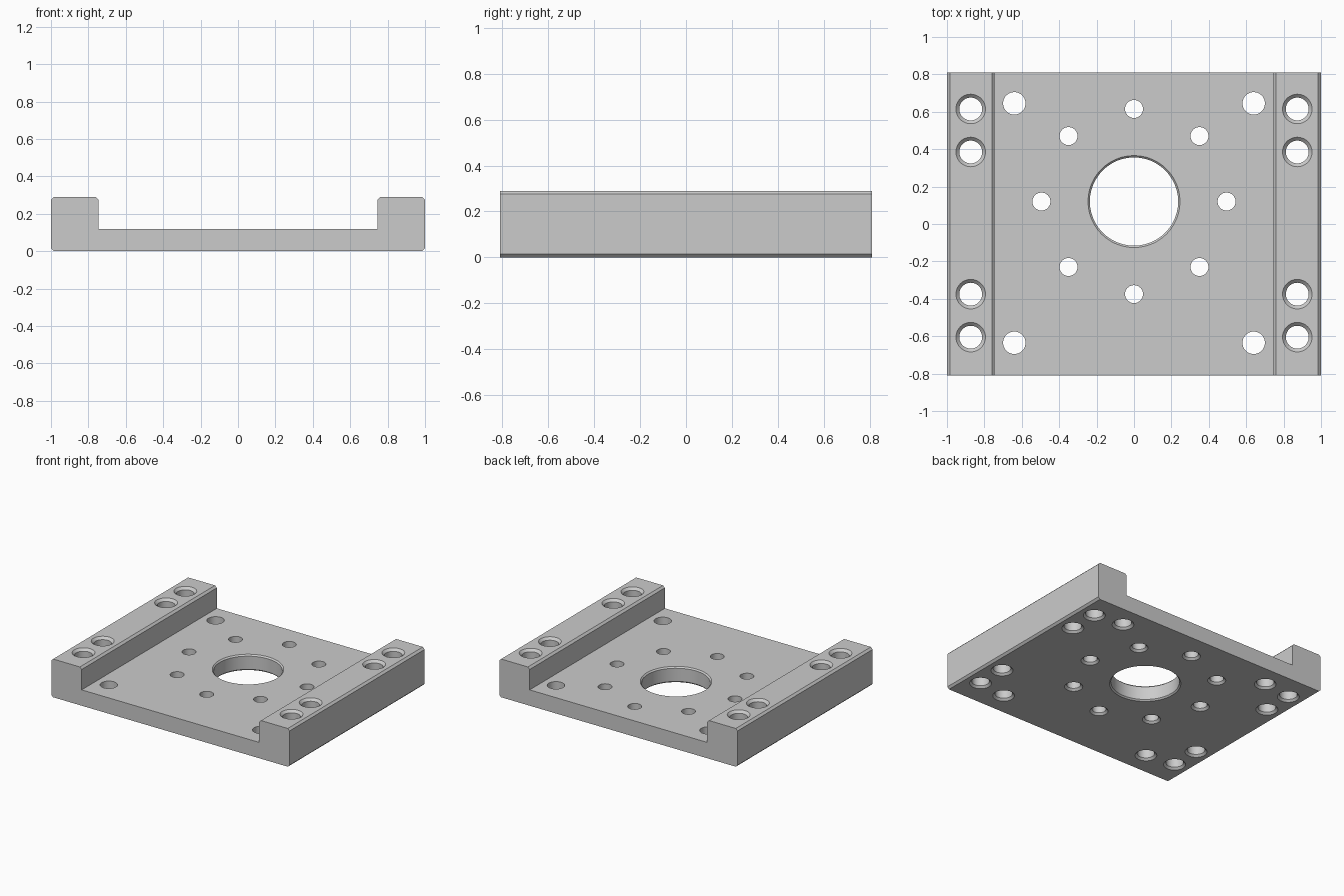
import bpy
import bmesh
from math import sin, cos, pi, radians

cube = bpy.data.objects.get("Cube")
if cube:
    bpy.data.objects.remove(cube, do_unlink=True)

HALF_X, HALF_Y, FLOOR, TOP = 1.0, 0.81, 0.12, 0.285
RAIL_X, CHAMFER, OVER = 0.745, 0.015, 0.03

metal = bpy.data.materials.new("grey metal")
grey = (0.6, 0.6, 0.6, 1)
metal.use_nodes = True
metal.diffuse_color = grey
metal.node_tree.nodes["Principled BSDF"].inputs["Base Color"].default_value = grey


def make_object(name, bm):
    bmesh.ops.recalc_face_normals(bm, faces=bm.faces[:])
    mesh = bpy.data.meshes.new(name)
    bm.to_mesh(mesh)
    bm.free()
    mesh.materials.append(metal)
    obj = bpy.data.objects.new(name, mesh)
    bpy.context.collection.objects.link(obj)
    return obj


def add_lathe(bm, x, y, profile, sides=48):
    """Closed turned solid from (radius, height) points, bottom to top."""
    rings = [[bm.verts.new((x + r * cos(2 * pi * i / sides),
                            y + r * sin(2 * pi * i / sides), z))
              for i in range(sides)] for r, z in profile]
    for low, high in zip(rings, rings[1:]):
        for i in range(sides):
            j = (i + 1) % sides
            bm.faces.new((low[i], low[j], high[j], high[i]))
    bm.faces.new(rings[0][::-1])
    bm.faces.new(rings[-1])


def add_hole(bm, x, y, radius, surface, bottom, top=0):
    """Through hole, countersunk below and optionally above."""
    profile = [(radius + bottom + OVER, -OVER), (radius, bottom)]
    if top:
        profile += [(radius, surface - top), (radius + top + OVER, surface + OVER)]
    else:
        profile.append((radius, surface + OVER))
    add_lathe(bm, x, y, profile)


# Channel-shaped plate: half profile mirrored, then extruded front to back
c = CHAMFER
half = [(HALF_X - c, 0), (HALF_X, c), (HALF_X, TOP - c + 0.005),
        (HALF_X - c, TOP + 0.005), (RAIL_X + c, TOP + 0.005),
        (RAIL_X, TOP - c + 0.005), (RAIL_X, FLOOR)]
outline = half + [(-x, z) for x, z in reversed(half)]
bm = bmesh.new()
face = bm.faces.new([bm.verts.new((x, -HALF_Y, z)) for x, z in outline])
extruded = bmesh.ops.extrude_face_region(bm, geom=[face])["geom"]
bmesh.ops.translate(bm, vec=(0, 2 * HALF_Y, 0),
                    verts=[v for v in extruded if isinstance(v, bmesh.types.BMVert)])
plate = make_object("mounting_plate", bm)

# Hole cutters
bm = bmesh.new()
centre_y = 0.12
add_hole(bm, 0, centre_y, 0.236, FLOOR, 0.01, 0.01)
for k in range(8):
    a = k * pi / 4
    add_hole(bm, 0.495 * cos(a), centre_y + 0.495 * sin(a), 0.048, FLOOR, c)
for side in (-1, 1):
    for y in (-0.635, 0.645):
        add_hole(bm, side * 0.64, y, 0.06, FLOOR, c)
    for y in (-0.605, -0.375, 0.385, 0.615):
        add_hole(bm, side * 0.873, y, 0.061, TOP + 0.005, c, 0.018)
cutter = make_object("hole_cutter", bm)
cutter.hide_render = True

# Cut the holes and smooth their walls
mod = plate.modifiers.new("holes", "BOOLEAN")
mod.operation = "DIFFERENCE"
mod.solver = "EXACT"
mod.object = cutter
bpy.ops.object.select_all(action="DESELECT")
plate.select_set(True)
bpy.context.view_layer.objects.active = plate
bpy.ops.object.modifier_apply(modifier=mod.name)
bpy.data.objects.remove(cutter, do_unlink=True)
bpy.ops.object.shade_smooth_by_angle(angle=radians(25))
